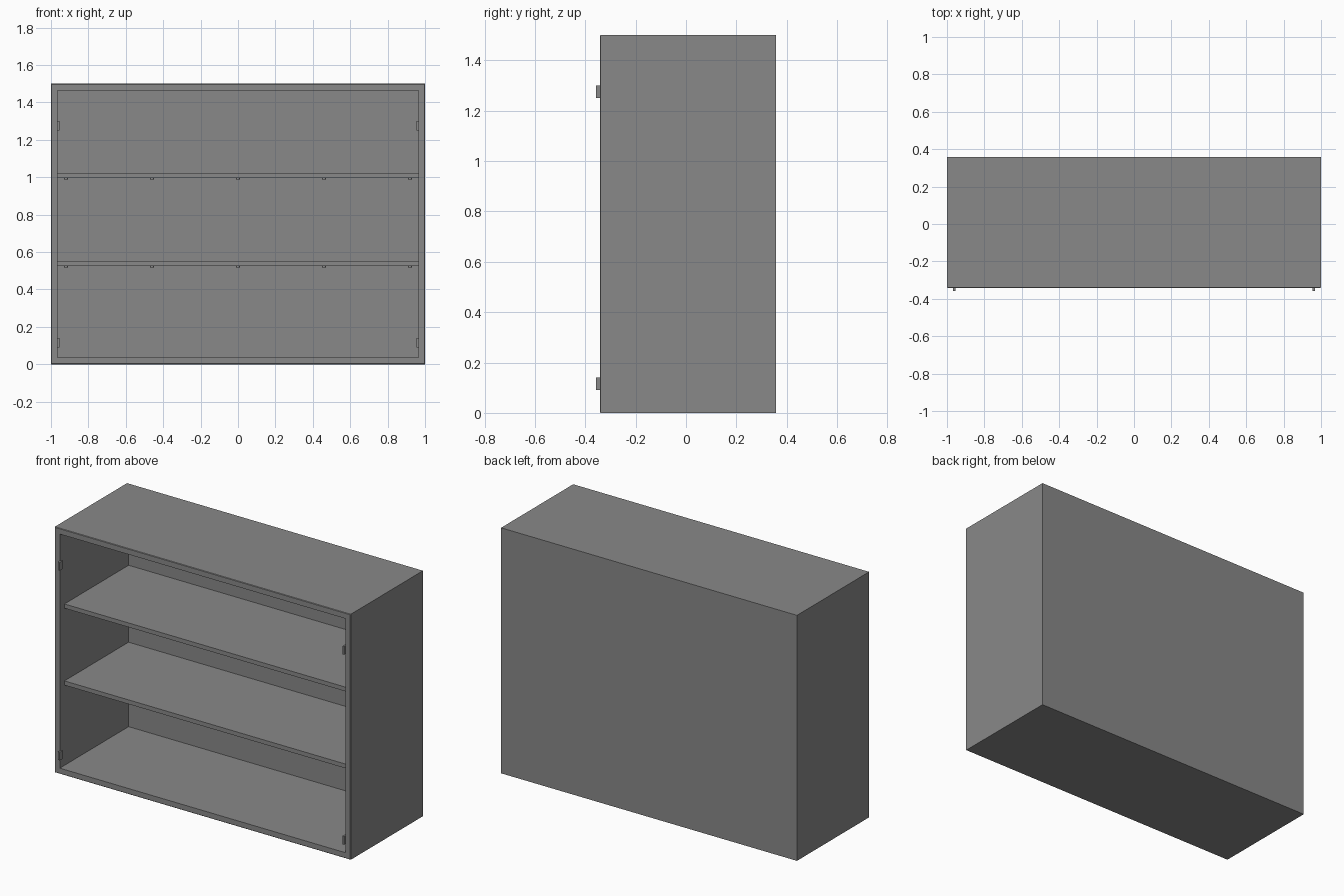
import bpy, bmesh
from mathutils import Matrix, Vector

cube = bpy.data.objects.get("Cube")
if cube:
    bpy.data.objects.remove(cube, do_unlink=True)

# Overall dimensions
WIDTH, HEIGHT, WALL = 2.0, 1.5, 0.035
FRONT, BACK = -0.342, 0.357
INNER = WIDTH / 2 - WALL

grey = bpy.data.materials.new("cabinet_grey")
grey.use_nodes = True
colour = (0.25, 0.25, 0.25, 1)
grey.diffuse_color = colour
grey.node_tree.nodes["Principled BSDF"].inputs["Base Color"].default_value = colour


def add_object(name, bm):
    bmesh.ops.recalc_face_normals(bm, faces=bm.faces)
    mesh = bpy.data.meshes.new(name)
    bm.to_mesh(mesh)
    bm.free()
    mesh.materials.append(grey)
    obj = bpy.data.objects.new(name, mesh)
    bpy.context.collection.objects.link(obj)
    return obj


def box_mesh(low, high):
    bm = bmesh.new()
    low, high = Vector(low), Vector(high)
    size = high - low
    matrix = Matrix.Translation((low + high) / 2) @ Matrix.Diagonal((*size, 1))
    bmesh.ops.create_cube(bm, size=1, matrix=matrix)
    return bm


def box(name, low, high):
    return add_object(name, box_mesh(low, high))


# Open-fronted case: inset the front face and push it back to the rear panel
bm = box_mesh((-WIDTH / 2, FRONT, 0), (WIDTH / 2, BACK, HEIGHT))
bm.normal_update()
front = min(bm.faces, key=lambda f: f.calc_center_median().y)
bmesh.ops.inset_region(bm, faces=[front], thickness=WALL, use_even_offset=True)
pushed = bmesh.ops.extrude_face_region(bm, geom=[front])
verts = [g for g in pushed["geom"] if isinstance(g, bmesh.types.BMVert)]
bmesh.ops.translate(bm, verts=verts, vec=(0, BACK - WALL - FRONT, 0))
if front.is_valid:
    bmesh.ops.delete(bm, geom=[front], context='FACES_ONLY')
# Slightly eased outer front rim
rim = [e for e in bm.edges if all(abs(v.co.y - FRONT) < 1e-4 and
       (abs(v.co.x) > INNER + 0.01) for v in e.verts)]
bmesh.ops.bevel(bm, geom=rim, offset=0.003, segments=1, affect='EDGES')
add_object("cabinet_case", bm)

# Shelves with small pads below
for name, z in (("lower", 0.525), ("upper", 0.995)):
    box(name + "_shelf", (-INNER, FRONT + 0.045, z), (INNER, BACK - WALL, z + 0.026))
    pads = bmesh.new()
    for i in range(-2, 3):
        for y in (FRONT + 0.08, BACK - WALL - 0.04):
            bmesh.ops.create_cone(
                pads, cap_ends=True, segments=12, radius1=0.01, radius2=0.01, depth=0.008,
                matrix=Matrix.Translation((i * 0.46, y, z - 0.004)))
    add_object(name + "_shelf_pads", pads)

# Hinges at the sides of the opening
for side, s in (("left", 1), ("right", -1)):
    for level, z in (("lower", 0.09), ("upper", 1.25)):
        xs = sorted((s * 0.955, s * 0.967))
        box(f"{side}_{level}_hinge", (xs[0], FRONT - 0.015, z), (xs[1], FRONT + 0.012, z + 0.05))
